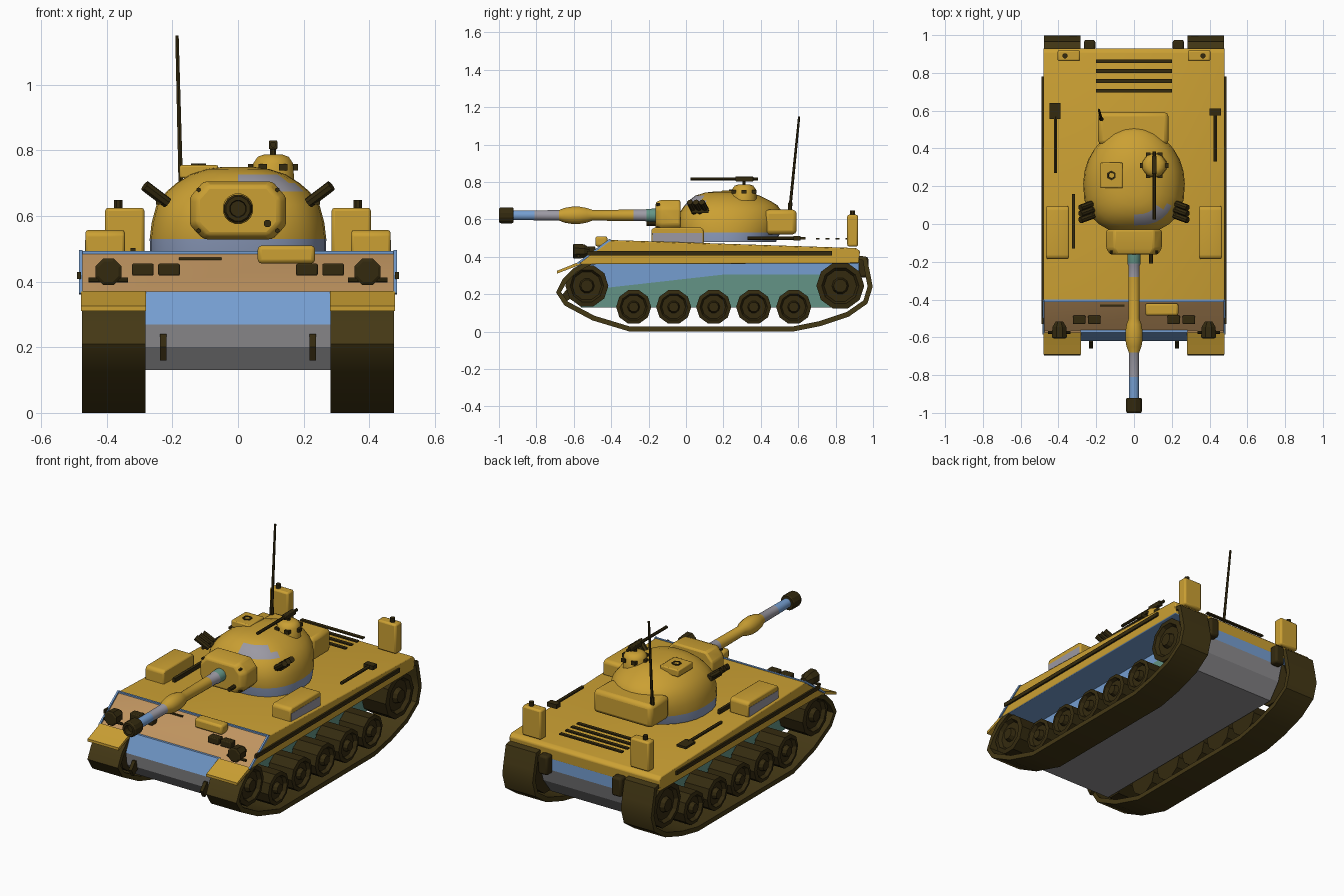
import bpy, bmesh, math
from mathutils import Vector, Matrix

if "Cube" in bpy.data.objects:
    bpy.data.objects.remove(bpy.data.objects["Cube"])


def mat(name, r, g, b):
    m = bpy.data.materials.new(name)
    m.diffuse_color = [((c / 255 + 0.055) / 1.055) ** 2.4 for c in (r, g, b)] + [1]
    m.use_nodes = True
    m.node_tree.nodes["Principled BSDF"].inputs["Base Color"].default_value = m.diffuse_color
    return m


YEL = mat("ochre", 203, 160, 51)
DARK = mat("dark_metal", 52, 42, 15)
TRK = mat("track_brown", 68, 56, 21)
BLUE = mat("blue", 117, 158, 208)
GRAY = mat("gray", 143, 142, 145)
TEAL = mat("teal", 99, 148, 134)
TAN = mat("tan", 190, 147, 95)
LAV = mat("pale_gray", 155, 153, 163)
PALE = mat("pale_blue", 138, 153, 185)


def finish(bm, name, mats, rule=None, bevel=0, smooth=None):
    bmesh.ops.recalc_face_normals(bm, faces=bm.faces)
    bm.normal_update()
    if rule:
        for f in bm.faces:
            f.material_index = rule(f.calc_center_median(), f.normal)
    me = bpy.data.meshes.new(name)
    bm.to_mesh(me)
    bm.free()
    ob = bpy.data.objects.new(name, me)
    bpy.context.collection.objects.link(ob)
    for m in (mats if isinstance(mats, list) else [mats]):
        me.materials.append(m)
    if bevel:
        b = ob.modifiers.new("bevel", 'BEVEL')
        b.width, b.segments = bevel, 2
    if smooth:
        bpy.context.view_layer.objects.active = ob
        bpy.ops.object.select_all(action='DESELECT')
        ob.select_set(True)
        bpy.ops.object.shade_smooth_by_angle(angle=math.radians(smooth))
    return ob


def box(name, x0, x1, y0, y1, z0, z1, mats, bevel=0, rule=None):
    bm = bmesh.new()
    M = Matrix.Translation(((x0 + x1) / 2, (y0 + y1) / 2, (z0 + z1) / 2))
    M = M @ Matrix.Diagonal((abs(x1 - x0), y1 - y0, z1 - z0, 1))
    bmesh.ops.create_cube(bm, size=1, matrix=M)
    return finish(bm, name, mats, rule, bevel, 40 if bevel else None)


def prism(name, pts, x0, x1, mats, rule=None, bevel=0):
    """Side outline of (y, z) points, swept along x."""
    bm = bmesh.new()
    f = bm.faces.new([bm.verts.new((x0, y, z)) for y, z in pts])
    g = bmesh.ops.extrude_face_region(bm, geom=[f])
    bmesh.ops.translate(bm, verts=[v for v in g["geom"] if isinstance(v, bmesh.types.BMVert)], vec=(x1 - x0, 0, 0))
    return finish(bm, name, mats, rule, bevel, 40 if bevel else None)


def lathe(name, prof, n, loc, axis, mats, rule=None, smooth=None):
    """(distance along axis, radius) profile turned about an axis through loc."""
    q = Vector((0, 0, 1)).rotation_difference(Vector(axis).normalized())
    bm = bmesh.new()
    rings = []
    for h, r in prof:
        rings.append([bm.verts.new(Vector(loc) + q @ Vector((r * math.cos(a), r * math.sin(a), h)))
                      for a in [2 * math.pi * (i + .5) / n for i in range(n)]])
    for a, b in zip(rings, rings[1:]):
        for i in range(n):
            bm.faces.new((a[i], a[(i + 1) % n], b[(i + 1) % n], b[i]))
    bm.faces.new(rings[0])
    bm.faces.new(rings[-1])
    return finish(bm, name, mats, rule, 0, smooth)


def rod(name, a, b, r, m, n=8):
    a, b = Vector(a), Vector(b)
    return lathe(name, [(0, r), ((b - a).length, r)], n, a, b - a, m)


# upper hull with tan glacis and blue underside
prism("upper_hull", [(-.575, .36), (-.405, .49), (.91, .447), (.93, .43), (.925, .365)], -.48, .48,
      [YEL, TAN, BLUE], lambda c, n: 1 if n.y < -.3 and n.z > 0 else 2 if n.z < -.8 else 0, .006)
box("glacis_top_trim", -.482, .482, -.412, -.4, .482, .493, BLUE)

# lower hull: blue upper band, teal sides with gray belly
prism("belly_upper", [(-.575, .37), (-.62, .27), (-.42, .235), (.2, .305), (.925, .305), (.925, .37)], -.283, .283, BLUE)
prism("belly_lower", [(-.62, .27), (-.61, .2), (-.56, .13), (.83, .13), (.9, .22), (.925, .305), (.2, .305), (-.42, .235)],
      -.283, .283, [GRAY, TEAL], lambda c, n: int(abs(n.x) > .5))

# track band outline (y, z)
LOOP = [(-.3, 0), (.57, 0), (.72, .03), (.87, .08), (.97, .15), (.998, .24), (.985, .31), (.965, .4), (.9, .41),
        (-.5, .39), (-.6, .34), (-.66, .28), (-.695, .21), (-.65, .14), (-.5, .06)]


def track(name, x0, x1):
    bm = bmesh.new()
    n = len(LOOP)
    rows = []
    for i, p in enumerate(LOOP):
        t = (Vector(LOOP[(i + 1) % n]) - Vector(LOOP[i - 1])).normalized()
        q = Vector(p) + Vector((-t.y, t.x)) * .027
        rows.append([bm.verts.new(v) for v in ((x0, *p), (x1, *p), (x1, *q), (x0, *q))])
    for i in range(n):
        a, b = rows[i], rows[(i + 1) % n]
        for k in range(4):
            bm.faces.new((a[k], a[(k + 1) % 4], b[(k + 1) % 4], b[k]))
    finish(bm, name, TRK, smooth=30)


def wheel(name, s, y, z, r):
    lathe(name, [(0, r), (.155, r), (.16, r * .78), (.14, r * .68), (.14, r * .35), (.165, r * .28)],
          10, (s * .3, y, z), (s, 0, 0), DARK)


for s in (-1, 1):
    side = "right_" if s > 0 else "left_"
    track(side + "track", s * .282, s * .476)
    for i in range(5):
        wheel(side + "road_wheel", s, -.28 + .214 * i, .132, .094)
    wheel(side + "front_sprocket", s, -.53, .245, .115)
    wheel(side + "rear_sprocket", s, .825, .245, .128)
    # fenders, trim and rails
    prism(side + "mudguard", [(-.69, .31), (-.69, .325), (-.64, .345), (-.575, .372), (-.56, .36)], s * .28, s * .478,
          [TAN, YEL], lambda c, n: int(c.y < -.6 or n.z < 0))
    prism(side + "glacis_trim", [(-.577, .36), (-.585, .366), (-.41, .496), (-.4, .488)], s * .474, s * .484, BLUE)
    box(side + "side_rail", s * .478, s * .49, -.53, .78, .408, .43, DARK)
    # stowage boxes with pale lower outer panel, and fuel cans
    prism(side + "stowage_box", [(-.185, .47), (-.185, .545), (-.17, .557), (.08, .557), (.095, .545), (.095, .47)],
          s * .345, s * .465, YEL, None, .008)
    box(side + "stowage_panel", s * .46, s * .4665, -.178, .088, .47, .527, LAV)
    box(side + "fuel_can", s * .285, s * .405, .862, .92, .455, .625, YEL, .01)
    rod(side + "fuel_cap", (s * .365, .89, .62), (s * .365, .89, .648), .014, DARK)
    # headlight with bracket, and small marker lights
    lathe(side + "headlight", [(-.05, .02), (-.02, .04), (.035, .043), (.04, .034)], 8, (s * .395, -.565, .43), (0, -1, 0), DARK)
    rod(side + "headlight_bracket", (s * .335, -.575, .405), (s * .455, -.575, .405), .008, DARK)
    for x in (.21, .29):
        box(side + "marker_light", s * (x - .033), s * (x + .033), -.53, -.485, .418, .455, DARK, .005)
    # tow hook and tail light
    prism(side + "tow_hook", [(-.59, .24), (-.625, .24), (-.66, .2), (-.64, .16), (-.6, .19)], s * .218, s * .238, DARK)
    box(side + "tail_light", s * .205, s * .265, .92, .975, .29, .4, DARK, .012)
    # smoke launchers
    for y in (.035, .068, .1):
        rod(side + "smoke_tube", (s * .215, y + .01, .64), (s * .284, y - .015, .692), .017, DARK)
    box(side + "smoke_mount", s * .22, s * .25, .03, .12, .635, .66, DARK)

# deck items
for y in (.705, .757, .81, .862):
    box("engine_grille_bar", -.2, .2, y - .01, y + .01, .492, .5, DARK)
box("deck_bar", -.328, -.312, -.13, .16, .48, .503, DARK)
rod("shovel_handle", (-.415, .27, .5), (-.415, .57, .5), .01, DARK, 6)
box("shovel_blade", -.448, -.388, .555, .64, .493, .506, DARK)
rod("axe_handle", (.43, .33, .5), (.43, .58, .5), .01, DARK, 6)
box("axe_head", .4, .46, .575, .612, .488, .512, DARK)
box("glacis_pouch", .06, .235, -.485, -.42, .455, .51, YEL, .012)
box("glacis_slot", -.18, -.05, -.436, -.42, .464, .474, DARK)

# turret dome: stacked egg-shaped rings (z, half width, front y, rear y)
RINGS = [(.478, .268, -.035, .48), (.53, .269, -.045, .505), (.58, .263, -.048, .515), (.635, .248, -.035, .517),
         (.675, .217, -.008, .49), (.7, .188, .015, .45), (.727, .145, .05, .395), (.743, .095, .1, .34), (.749, .05, .15, .29)]
bm = bmesh.new()
N, rings = 28, []
for z, hx, yf, yr in RINGS:
    ring = []
    for i in range(N):
        a = 2 * math.pi * i / N
        c, s = math.cos(a), math.sin(a)
        e = 2 / 2.6 if s < 0 else 1
        x = math.copysign(abs(c) ** e, c) * hx
        y = .215 + (abs(s) * (yr - .215) if s > 0 else -abs(s) ** e * (.215 - yf))
        ring.append(bm.verts.new((x, y, z)))
    rings.append(ring)
for a, b in zip(rings, rings[1:]):
    for i in range(N):
        bm.faces.new((a[i], a[(i + 1) % N], b[(i + 1) % N], b[i]))
bm.faces.new(rings[0])
bm.faces.new(rings[-1])
finish(bm, "turret_dome", [YEL, PALE, LAV],
       lambda c, n: 1 if c.z < .53 else 2 if .675 < c.z < .727 and c.y < .1 and c.x > 0 else 0, 0, 45)
box("turret_bustle", -.19, .182, .42, .592, .52, .652, YEL, .022)

# mantlet: flattened octagon with chamfered front
bm = bmesh.new()
prev = None
for y, k in ((-.03, 1), (-.13, 1), (-.162, .86)):
    ring = [bm.verts.new((x * k, y, .617 + z * k)) for x, z in
            ((.147, .04), (.105, .088), (-.105, .088), (-.147, .04), (-.147, -.045), (-.105, -.088), (.105, -.088), (.147, -.045))]
    if prev:
        for i in range(8):
            bm.faces.new((prev[i], prev[(i + 1) % 8], ring[(i + 1) % 8], ring[i]))
    else:
        bm.faces.new(ring)
    prev = ring
bm.faces.new(prev)
finish(bm, "mantlet", YEL, None, .01, 40)
for x in (-.12, .12):
    for z in (.555, .68):
        rod("mantlet_bolt", (x, -.14, z), (x, -.157, z), .007, DARK, 6)
rod("coaxial_gun", (.09, -.15, .577), (.09, -.21, .577), .012, DARK)

# gun barrel with fume extractor and muzzle
lathe("gun_barrel", [(.14, .037), (.21, .035), (.22, .031), (.28, .031), (.5, .029), (.53, .04), (.57, .047), (.61, .047),
                     (.65, .04), (.68, .028), (.81, .027), (.94, .026)], 16, (0, 0, .622), (0, -1, 0), [YEL, TEAL, LAV, BLUE],
      lambda c, n: 1 if c.y > -.21 else 2 if c.y > -.27 else 0 if c.y > -.67 else 2 if c.y > -.81 else 3, 40)
lathe("muzzle", [(.922, .04), (.93, .044), (.99, .044), (1, .038), (1, .026), (.97, .024)], 12, (0, 0, .622), (0, -1, 0), DARK)

# cupola, vision blocks and machine gun
lathe("cupola", [(.7, .068), (.76, .064), (.78, .05), (.787, .03)], 10, (.107, .31, 0), (0, 0, 1), YEL, None, 40)
for i in range(6):
    a = math.pi * i / 3
    x, y = .107 + .063 * math.cos(a), .31 + .063 * math.sin(a)
    box("vision_block", x - .013, x + .013, y - .013, y + .013, .738, .758, DARK)
rod("gun_post", (.107, .31, .78), (.107, .31, .81), .01, DARK)
box("gun_body", .094, .12, .265, .36, .803, .83, DARK, .004)
rod("gun_tube", (.107, .025, .817), (.107, .385, .817), .009, DARK)

# loader hatch and antenna
box("loader_hatch", -.178, -.06, .19, .325, .715, .755, YEL, .006)
lathe("hatch_ring", [(.75, .026), (.76, .026), (.76, .016), (.757, .015)], 6, (-.12, .257, 0), (0, 0, 1), [DARK, YEL],
      lambda c, n: int(abs(c.z - .757) < .0005))
rod("antenna_base", (-.173, .555, .64), (-.174, .558, .69), .012, DARK)
lathe("antenna", [(0, .008), (.47, .006)], 6, (-.174, .558, .682), (-.012, .047, .468), DARK)
